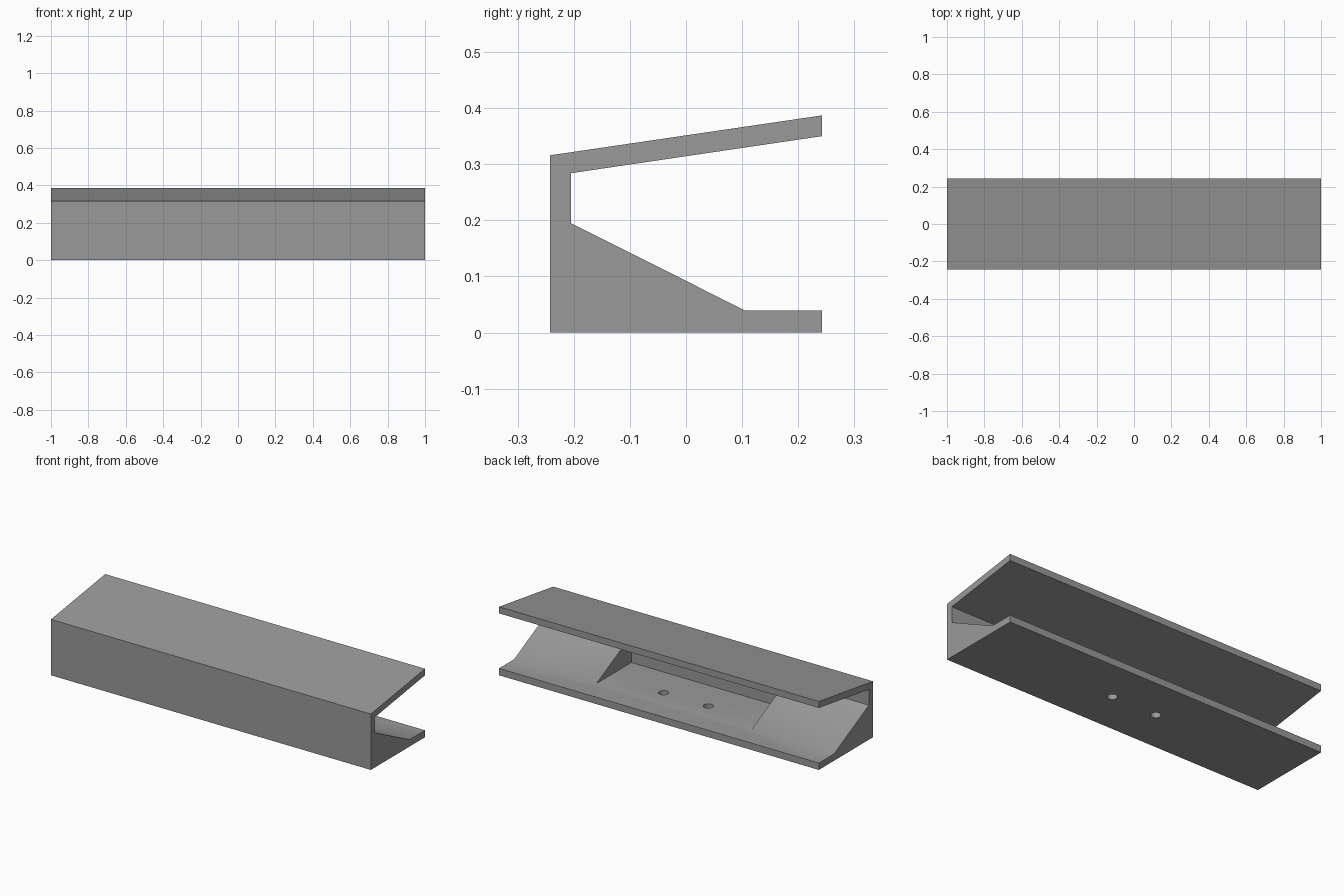
import bpy, bmesh, math

if "Cube" in bpy.data.objects:
    bpy.data.objects.remove(bpy.data.objects["Cube"])

grey = bpy.data.materials.new("mid_grey")
grey.diffuse_color = (0.32, 0.32, 0.32, 1)
grey.use_nodes = True
grey.node_tree.nodes["Principled BSDF"].inputs["Base Color"].default_value = grey.diffuse_color


def prism(name, profile, x0, x1):
    """Extrude a (y, z) profile along x."""
    bm = bmesh.new()
    face = bm.faces.new([bm.verts.new((x0, y, z)) for y, z in profile])
    ext = bmesh.ops.extrude_face_region(bm, geom=[face])
    moved = [v for v in ext["geom"] if isinstance(v, bmesh.types.BMVert)]
    bmesh.ops.translate(bm, verts=moved, vec=(x1 - x0, 0, 0))
    bmesh.ops.recalc_face_normals(bm, faces=bm.faces)
    mesh = bpy.data.meshes.new(name)
    bm.to_mesh(mesh)
    bm.free()
    mesh.materials.append(grey)
    obj = bpy.data.objects.new(name, mesh)
    bpy.context.collection.objects.link(obj)
    return obj


def cut(target, cutter):
    """Subtract the cutter, then remove it."""
    mod = target.modifiers.new("cut", 'BOOLEAN')
    mod.operation = 'DIFFERENCE'
    mod.solver = 'EXACT'
    mod.object = cutter
    bpy.context.view_layer.objects.active = target
    bpy.ops.object.modifier_apply(modifier=mod.name)
    bpy.data.objects.remove(cutter)


# Channel body: base, front wall, sloped roof and inner ramp in one section
body = prism("channel_body", [
    (-0.242, 0), (0.242, 0), (0.242, 0.039), (0.106, 0.039), (-0.205, 0.195),
    (-0.205, 0.284), (0.242, 0.35), (0.242, 0.387), (-0.242, 0.316)], -1, 1)

# Middle recess, leaving one ramp at each end
cut(body, prism("recess_cutter", [
    (-0.205, 0.039), (0.15, 0.039), (0.15, 0.22), (-0.205, 0.22)], -0.485, 0.485))

# Two screw holes through the base
for x in (-0.14, 0.14):
    bpy.ops.mesh.primitive_cylinder_add(vertices=32, radius=0.026, depth=0.12,
                                        location=(x, 0, 0.02))
    hole = bpy.context.object
    hole.data.materials.append(grey)
    cut(body, hole)

# Smooth shading with sharp edges kept
bpy.ops.object.select_all(action='DESELECT')
body.select_set(True)
bpy.context.view_layer.objects.active = body
bpy.ops.object.shade_smooth_by_angle(angle=math.radians(30))
